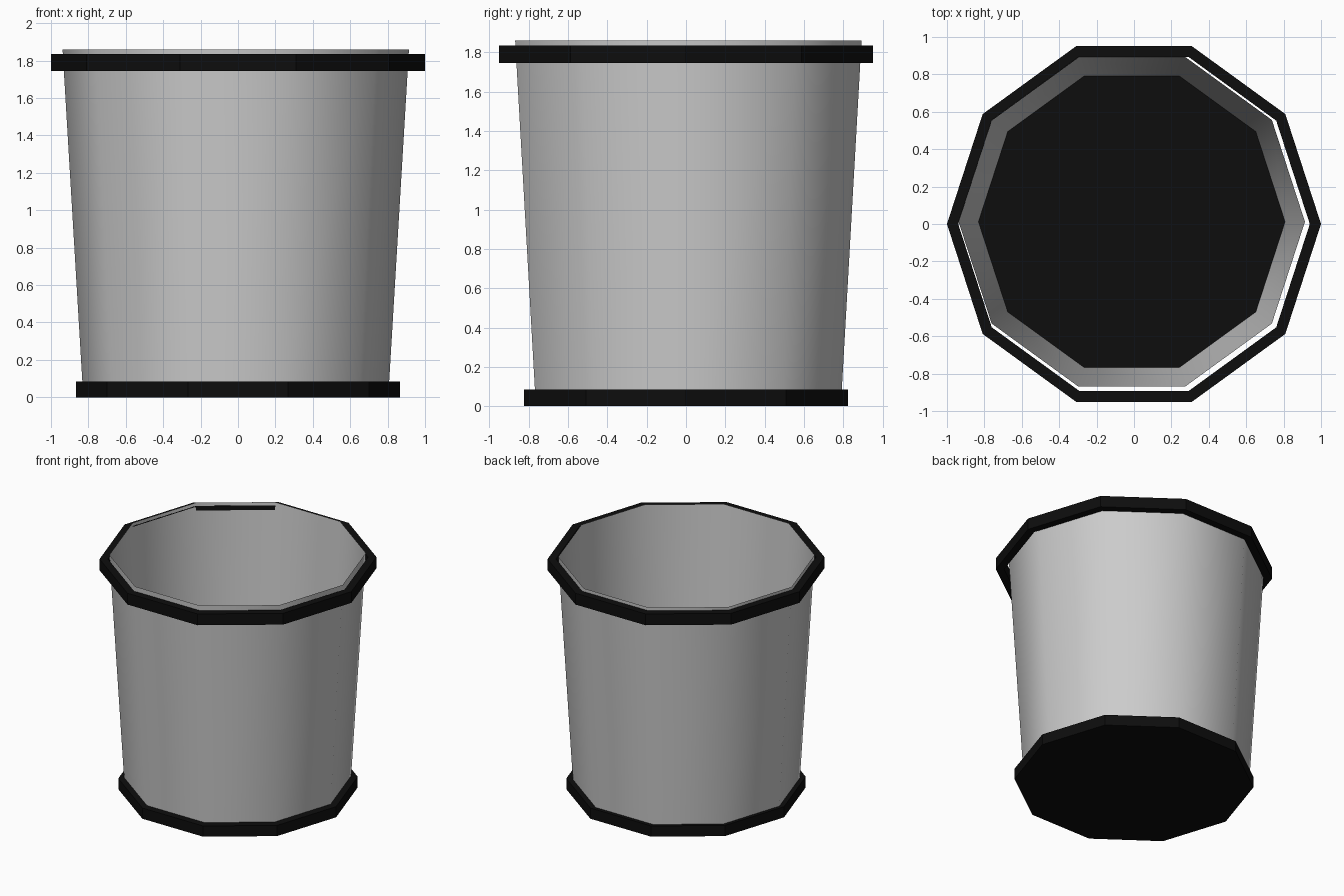
import bpy, bmesh
from math import cos, sin, pi

if "Cube" in bpy.data.objects:
    bpy.data.objects.remove(bpy.data.objects["Cube"])

SIDES = 10

black = bpy.data.materials.new("black")
black.diffuse_color = (0.004, 0.004, 0.004, 1)
black.use_nodes = True
black.node_tree.nodes["Principled BSDF"].inputs["Base Color"].default_value = black.diffuse_color


def lathe(name, profile, closed=False, centre=(0, 0), caps=False, smooth=False, mat=None):
    """Sweep a (radius, z) profile around a ten-sided outline."""
    bm = bmesh.new()
    loops = [[bm.verts.new((centre[0] + r * cos(2 * pi * i / SIDES),
                            centre[1] + r * sin(2 * pi * i / SIDES), z))
              for i in range(SIDES)] for r, z in profile]
    pairs = list(zip(loops, loops[1:]))
    if closed:
        pairs.append((loops[-1], loops[0]))
    for a, b in pairs:
        for i in range(SIDES):
            j = (i + 1) % SIDES
            bm.faces.new((a[i], a[j], b[j], b[i]))
    if caps:
        bm.faces.new(loops[0][::-1])
        bm.faces.new(loops[-1])
    for f in bm.faces:
        f.smooth = smooth
    mesh = bpy.data.meshes.new(name)
    bm.to_mesh(mesh)
    bm.free()
    if mat:
        mesh.materials.append(mat)
    obj = bpy.data.objects.new(name, mesh)
    bpy.context.collection.objects.link(obj)
    return obj


# Solid base disc
lathe("base", [(0.865, 0), (0.865, 0.085)], caps=True, mat=black)

# Thin tapered wall, sitting slightly off centre
lathe("bin_wall", [(0.82, 0.08), (0.926, 1.86)], centre=(-0.012, 0.012), smooth=True)

# Rim band around the top
lathe("rim_band", [(1.0, 1.745), (1.0, 1.835), (0.94, 1.835), (0.94, 1.745)],
      closed=True, mat=black)
